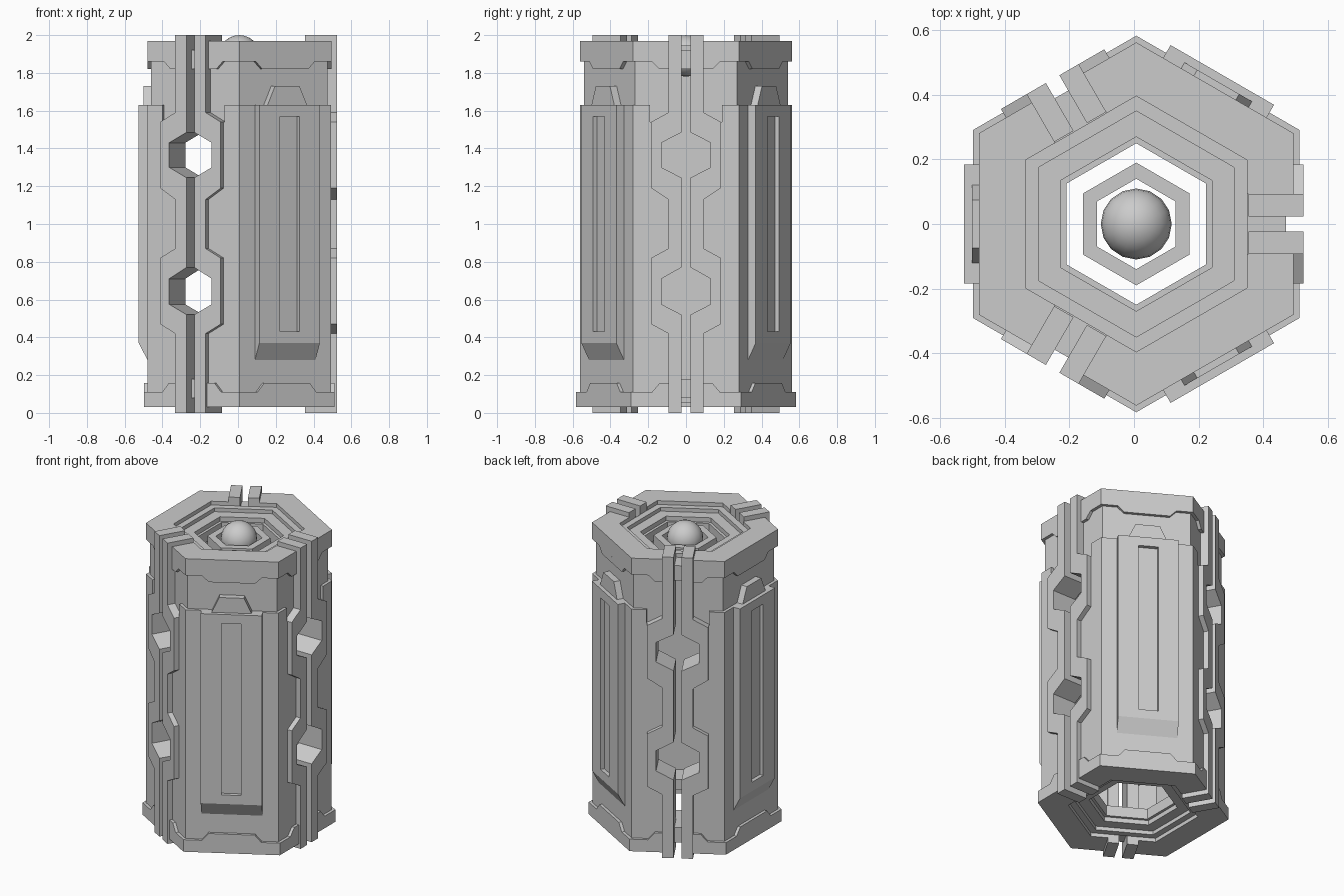
import bpy, bmesh, math
from mathutils import Vector

if "Cube" in bpy.data.objects:
    bpy.data.objects.remove(bpy.data.objects["Cube"])

CX = 0.007                      # hex axis offset so the bounding box is centred
SLOT = [0, 120, 240]            # faces carrying the slotted rails
PANEL = [60, 180, 300]          # faces carrying the panels


def add(name, bm):
    bmesh.ops.recalc_face_normals(bm, faces=bm.faces[:])
    me = bpy.data.meshes.new(name)
    bm.to_mesh(me)
    bm.free()
    ob = bpy.data.objects.new(name, me)
    bpy.context.collection.objects.link(ob)
    return ob


def prism(name, base, top):
    """Solid between two matching loops."""
    bm = bmesh.new()
    a = [bm.verts.new(p) for p in base]
    b = [bm.verts.new(p) for p in top]
    bm.faces.new(a)
    bm.faces.new(b)
    for i in range(len(a)):
        j = (i + 1) % len(a)
        bm.faces.new((a[i], a[j], b[j], b[i]))
    return add(name, bm)


def on_face(a, t, z, deg):
    """Point at distance a from the axis, t sideways, on the face at angle deg."""
    r = math.radians(deg)
    return Vector((CX + a * math.cos(r) - t * math.sin(r),
                   a * math.sin(r) + t * math.cos(r), z))


def face_prism(name, pts, a0, a1, deg):
    return prism(name, [on_face(a0, t, z, deg) for t, z in pts],
                 [on_face(a1, t, z, deg) for t, z in pts])


def sector(name, a_out, a_in, t, z0, z1, deg):
    """Wall running from one slot, round a panel face, to the next slot."""
    def path(a):
        c = a * math.tan(math.pi / 6)
        return [(a, t, deg - 60), (a, c, deg - 60), (a, c, deg), (a, -t, deg + 60)]
    loop = path(a_out) + path(a_in)[::-1]
    return prism(name, [on_face(a, s, z0, d) for a, s, d in loop],
                 [on_face(a, s, z1, d) for a, s, d in loop])


def hex_ring(name, r_out, r_in, z0, z1):
    bm = bmesh.new()
    loops = []
    for r, z in ((r_out, z0), (r_out, z1), (r_in, z1), (r_in, z0)):
        loops.append([bm.verts.new((CX + r * math.cos(math.radians(30 + 60 * i)),
                                    r * math.sin(math.radians(30 + 60 * i)), z))
                      for i in range(6)])
    for k in range(4):
        p, q = loops[k], loops[(k + 1) % 4]
        for i in range(6):
            j = (i + 1) % 6
            bm.faces.new((p[i], p[j], q[j], q[i]))
    return add(name, bm)


def flip(pts, s):
    return [(s * t, z) for t, z in pts]


# Outer and inner edges of one rail, bottom to top
outer = [(.093, .42), (.185, .47), (.185, .82), (.093, .87),
         (.093, 1.13), (.185, 1.19), (.185, 1.54), (.093, 1.59)]
inner = [(.024, .52), (.13, .575), (.13, .71), (.024, .77),
         (.024, 1.245), (.13, 1.30), (.13, 1.43), (.024, 1.485)]
rail = [(.093, 0)] + outer + [(.093, 2), (.024, 2)] + inner[::-1] + [(.024, 0)]
wall_edge = [(.19, .09), (.093, .09)] + outer + [(.093, 1.87), (.19, 1.87)]
armor_edge = [(.19, .09), (.093, .09)] + outer[:-1] + [(.19, 1.54)]

# Rails with hexagonal windows, and the wall strips that follow their edges
for d in SLOT:
    for s in (1, -1):
        face_prism("slot_rail", flip(rail, s), .347, .518, d)
        face_prism("wall_edge", flip(wall_edge, s), .36, .467, d)
        face_prism("armor_edge", flip(armor_edge, s), .467, .486, d)

# Inner wall, armor layer, raised panels and tabs
for d in PANEL:
    sector("inner_wall", .467, .36, .19, .09, 1.87, d)
    sector("armor_shell", .486, .467, .19, .09, 1.63, d)
    side = [(.47, .28), (.486, .28), (.533, .37), (.533, 1.63), (.47, 1.63)]
    panel = prism("side_panel", [on_face(a, -.185, z, d) for a, z in side],
                  [on_face(a, .185, z, d) for a, z in side])
    groove = face_prism("groove_cutter",
                        [(-.06, .43), (.06, .43), (.06, 1.57), (-.06, 1.57)], .508, .6, d)
    groove.hide_render = True
    groove.hide_viewport = False
    groove.display_type = 'WIRE'
    mod = panel.modifiers.new("groove", 'BOOLEAN')
    mod.operation = 'DIFFERENCE'
    mod.solver = 'EXACT'
    mod.object = groove
    bpy.context.view_layer.objects.active = panel
    bpy.ops.object.modifier_apply(modifier=mod.name)
    bpy.data.objects.remove(groove)
    face_prism("panel_tab", [(-.125, 1.62), (.125, 1.62), (.075, 1.73), (-.075, 1.73)],
               .46, .508, d)

# Top and bottom bands with stepped edges: outer distance, far z, near z, step z
for name, a, z_far, z_near, z_step in (("top_band", .487, 1.97, 1.86, 1.82),
                                       ("bottom_band", .505, .03, .11, .157)):
    for d in PANEL:
        sector(name, a, .343, .093, min(z_far, z_near), max(z_far, z_near), d)
        face_prism(name + "_step", [(-.18, z_near), (.18, z_near),
                                    (.14, z_step), (-.14, z_step)], .46, a, d)
    for d in SLOT:
        for s in (1, -1):
            face_prism(name + "_step", flip([(.093, z_near), (.18, z_near),
                                             (.14, z_step), (.093, z_step)], s), .46, a, d)

# End caps: stepped hexagonal rings round the central opening
for end, zf in (("top", lambda z: z), ("bottom", lambda z: 2 - z)):
    for part, ro, ri, z0, z1 in (("cap", .535, .27, 1.82, 1.92),
                                 ("cap_lip", .397, .35, 1.90, 1.945),
                                 ("cap_inner_lip", .275, .25, 1.82, 1.89)):
        hex_ring(end + "_" + part, ro, ri, *sorted((zf(z0), zf(z1))))

# Floating core ring and ball in the top opening
hex_ring("core_ring", .19, .14, 1.83, 1.90)
bpy.ops.mesh.primitive_uv_sphere_add(segments=16, ring_count=12, radius=.11,
                                     location=(CX, 0, 1.89))
bpy.context.object.name = "core_ball"
bpy.ops.object.shade_smooth()
